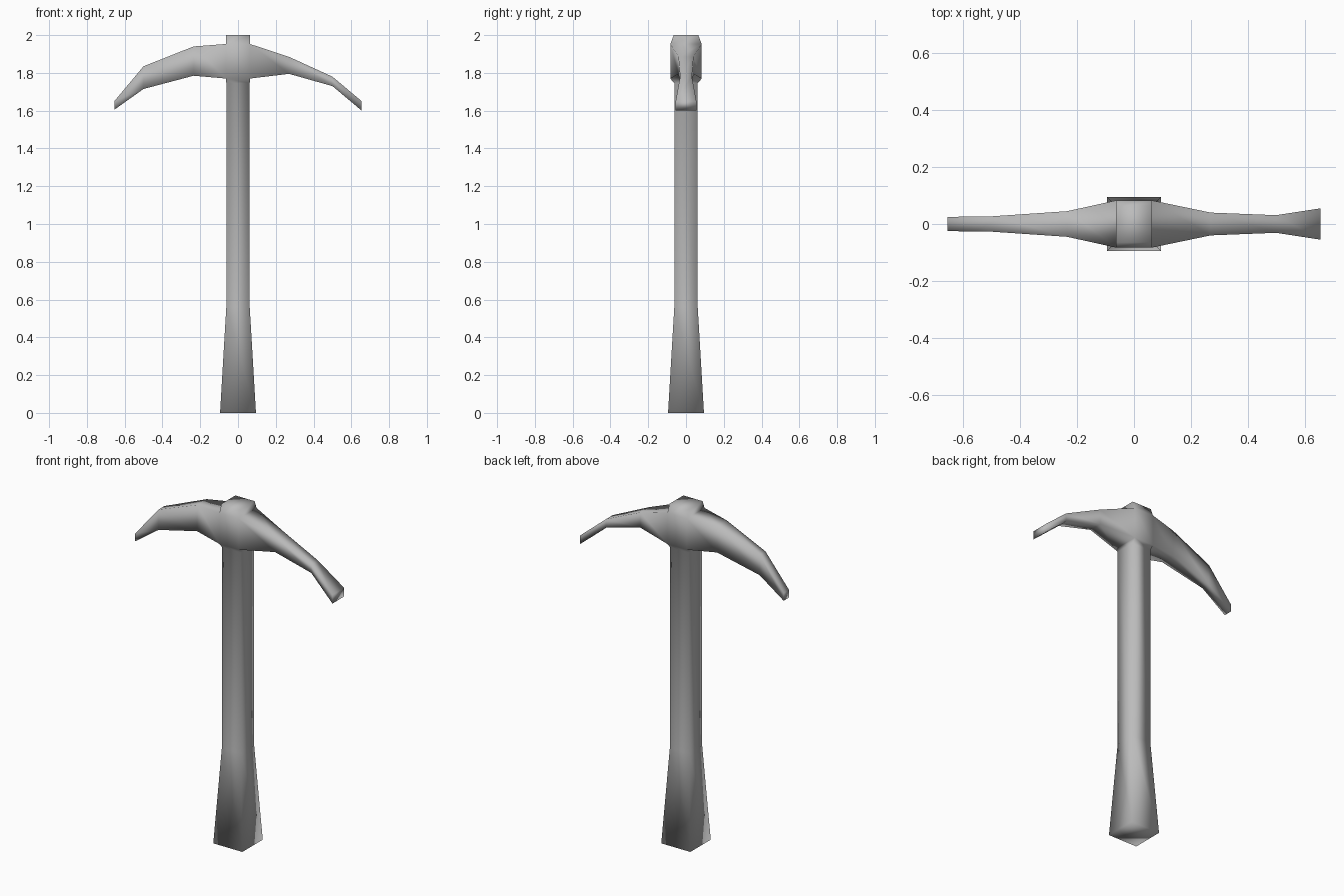
import bpy
import bmesh

if "Cube" in bpy.data.objects:
    bpy.data.objects.remove(bpy.data.objects["Cube"], do_unlink=True)

steel = bpy.data.materials.new("plain grey")
steel.use_nodes = True
grey = (0.5, 0.5, 0.5, 1.0)
steel.diffuse_color = grey
steel.node_tree.nodes["Principled BSDF"].inputs["Base Color"].default_value = grey

bm = bmesh.new()


def arm_ring(x, low, high, half):
    """Rectangular cross-section of the head at x."""
    return [bm.verts.new((x, y, z)) for y, z in
            ((-half, low), (half, low), (half, high), (-half, high))]


def shaft_ring(z, half_x, half_y):
    """Rectangular cross-section of the shaft at height z."""
    return [bm.verts.new((x, y, z)) for x, y in
            ((-half_x, -half_y), (half_x, -half_y), (half_x, half_y), (-half_x, half_y))]


def bridge(a, b, sides=range(4)):
    for i in sides:
        j = (i + 1) % 4
        bm.faces.new((a[i], a[j], b[j], b[i]))


# Head: pick point on the right, flared adze blade on the left
sections = [(-0.655, 1.605, 1.65, 0.025), (-0.5, 1.715, 1.835, 0.027),
            (-0.235, 1.785, 1.94, 0.045), (-0.063, 1.77, 1.953, 0.083),
            (0.063, 1.77, 1.953, 0.083), (0.27, 1.795, 1.885, 0.04),
            (0.5, 1.73, 1.78, 0.031), (0.655, 1.6, 1.65, 0.055)]
rings = [arm_ring(*s) for s in sections]
for k in range(len(rings) - 1):
    # The middle stays open above and below for the shaft
    bridge(rings[k], rings[k + 1], (1, 3) if k == 3 else range(4))
bm.faces.new(rings[0])
bm.faces.new(rings[-1])

# Top cap and handle grow out of the middle of the head
left, right = rings[3], rings[4]
top = [left[3], right[3], right[2], left[2]]
bottom = [left[0], right[0], right[1], left[1]]
cap = shaft_ring(2.0, 0.063, 0.065)
bridge(top, cap)
bm.faces.new(cap)
previous = bottom
for z, half in ((1.745, 0.062), (0.56, 0.062), (0.0, 0.095)):
    ring = shaft_ring(z, half, half)
    bridge(previous, ring)
    previous = ring
bm.faces.new(previous)

bmesh.ops.recalc_face_normals(bm, faces=bm.faces)
for face in bm.faces:
    face.smooth = True
mesh = bpy.data.meshes.new("pickaxe")
bm.to_mesh(mesh)
bm.free()
mesh.materials.append(steel)
bpy.context.collection.objects.link(bpy.data.objects.new("pickaxe", mesh))
